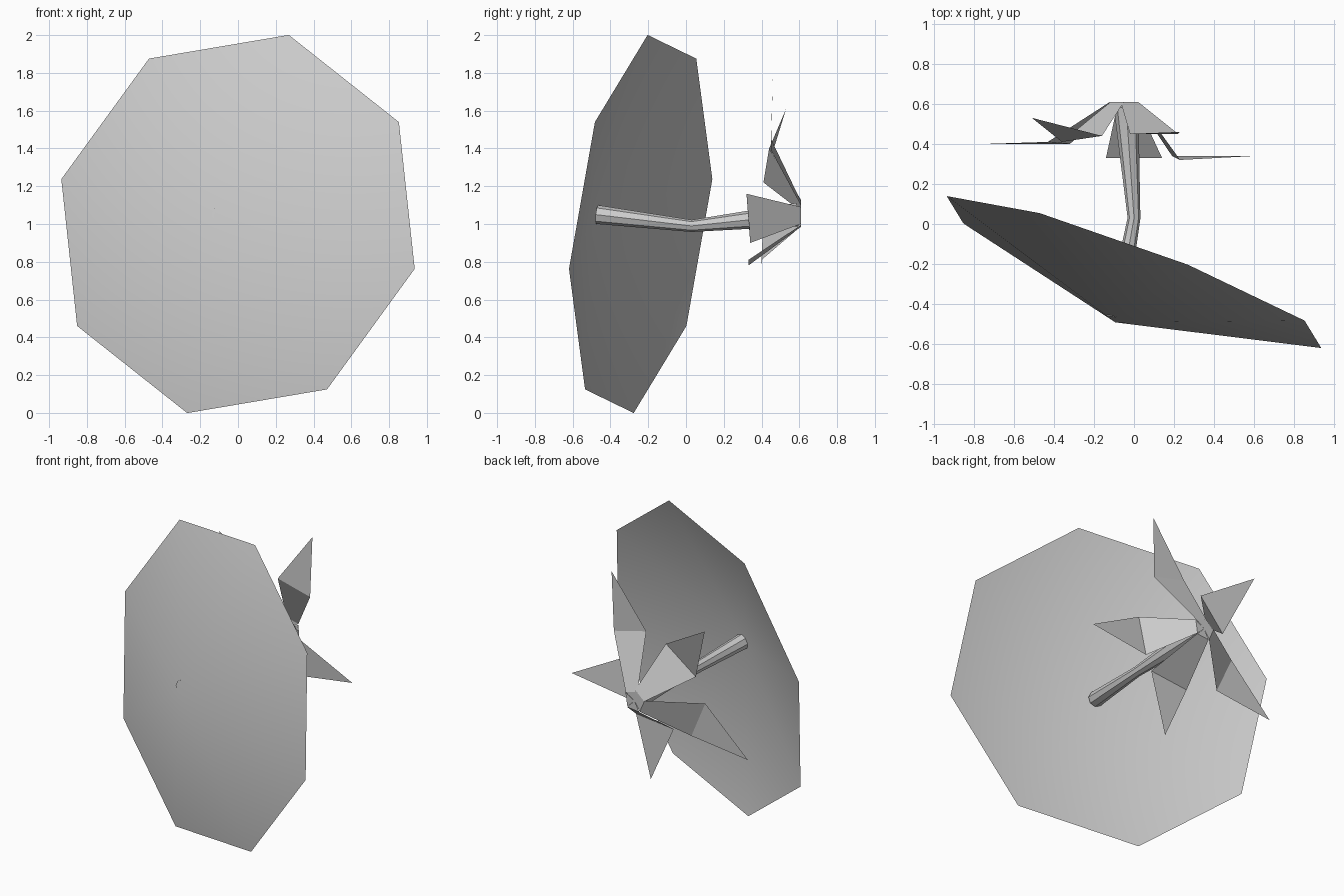
import bpy
import bmesh
from mathutils import Matrix, Vector

cube = bpy.data.objects.get("Cube")
if cube:
    bpy.data.objects.remove(cube, do_unlink=True)

grey = bpy.data.materials.new("plain_grey")
grey.use_nodes = True
grey.diffuse_color = (0.6, 0.6, 0.6, 1)
grey.node_tree.nodes["Principled BSDF"].inputs["Base Color"].default_value = (0.6, 0.6, 0.6, 1)


def add_object(name, data):
    obj = bpy.data.objects.new(name, data)
    data.materials.append(grey)
    bpy.context.collection.objects.link(obj)
    bpy.ops.object.select_all(action="DESELECT")
    obj.select_set(True)
    bpy.context.view_layer.objects.active = obj
    return obj


def add_mesh(name, bm):
    mesh = bpy.data.meshes.new(name)
    bm.to_mesh(mesh)
    bm.free()
    return add_object(name, mesh)


# Dish: shallow open eight-sided cone, tilted with its point forward
DEPTH = 0.27
centre = Vector((0, -0.24, 1.0))
axis = Vector((-0.345, -0.93, 0.127)).normalized()
side = Vector((0.27, 0.04, 1.0))
side = (side - axis * side.dot(axis)).normalized()
other = axis.cross(side)
placing = Matrix((side, other, axis)).transposed().to_4x4()
placing.translation = centre + axis * DEPTH / 2
bm = bmesh.new()
bmesh.ops.create_cone(bm, cap_ends=False, segments=8, radius1=1.037,
                      radius2=0, depth=DEPTH, matrix=placing)
bmesh.ops.remove_doubles(bm, verts=bm.verts, dist=0.001)
add_mesh("dish", bm)
bpy.ops.object.shade_smooth()

# Stem: bent round rod from the dish point back to the flower
heart = Vector((-0.045, 0.61, 1.05))
path = [((-0.09, -0.47, 1.05), 0.05),
        ((0, 0.03, 0.99), 0.032),
        ((-0.04, 0.59, 1.05), 0.062)]
curve = bpy.data.curves.new("stem", "CURVE")
curve.dimensions = "3D"
curve.bevel_depth = 1.0
curve.bevel_resolution = 2
curve.use_fill_caps = True
spline = curve.splines.new("POLY")
spline.points.add(len(path) - 1)
for point, (place, radius) in zip(spline.points, path):
    point.co = (*place, 1)
    point.radius = radius
add_object("stem", curve)
bpy.ops.object.convert(target="MESH")
bpy.ops.object.shade_smooth_by_angle()

# Petals: tip and the two corners of the fold
PETALS = {
    "petal_top": ((0.23, 0.46, 1.79), (0.22, 0.45, 1.39), (-0.02, 0.45, 1.45)),
    "petal_upper_right": ((-0.51, 0.53, 1.61), (-0.16, 0.44, 1.40), (-0.36, 0.41, 1.22)),
    "petal_left": ((0.61, 0.34, 0.96), (0.23, 0.32, 1.16), (0.19, 0.34, 0.90)),
    "petal_bottom": ((0.03, 0.33, 0.40), (0.14, 0.33, 0.81), (-0.14, 0.33, 0.78)),
    "petal_lower_right": ((-0.74, 0.40, 0.76), (-0.43, 0.41, 1.06), (-0.32, 0.40, 0.81)),
}


def flat(vector):
    return Vector((vector.x, 0, vector.z)).normalized()


def add_petal(name, tip, first, second):
    first, second = Vector(first), Vector(second)
    root = heart + flat((first + second) / 2 - heart) * 0.06
    spread = flat(first - second) * 0.045
    bm = bmesh.new()
    t, a, b, c, d, h = [bm.verts.new(p) for p in
                        (tip, first, second, root - spread, root + spread, heart)]
    for corners in ((t, a, b), (a, d, c, b), (d, h, c)):
        bm.faces.new(corners)
    bmesh.ops.recalc_face_normals(bm, faces=bm.faces)
    add_mesh(name, bm)


for name, points in PETALS.items():
    add_petal(name, *points)
